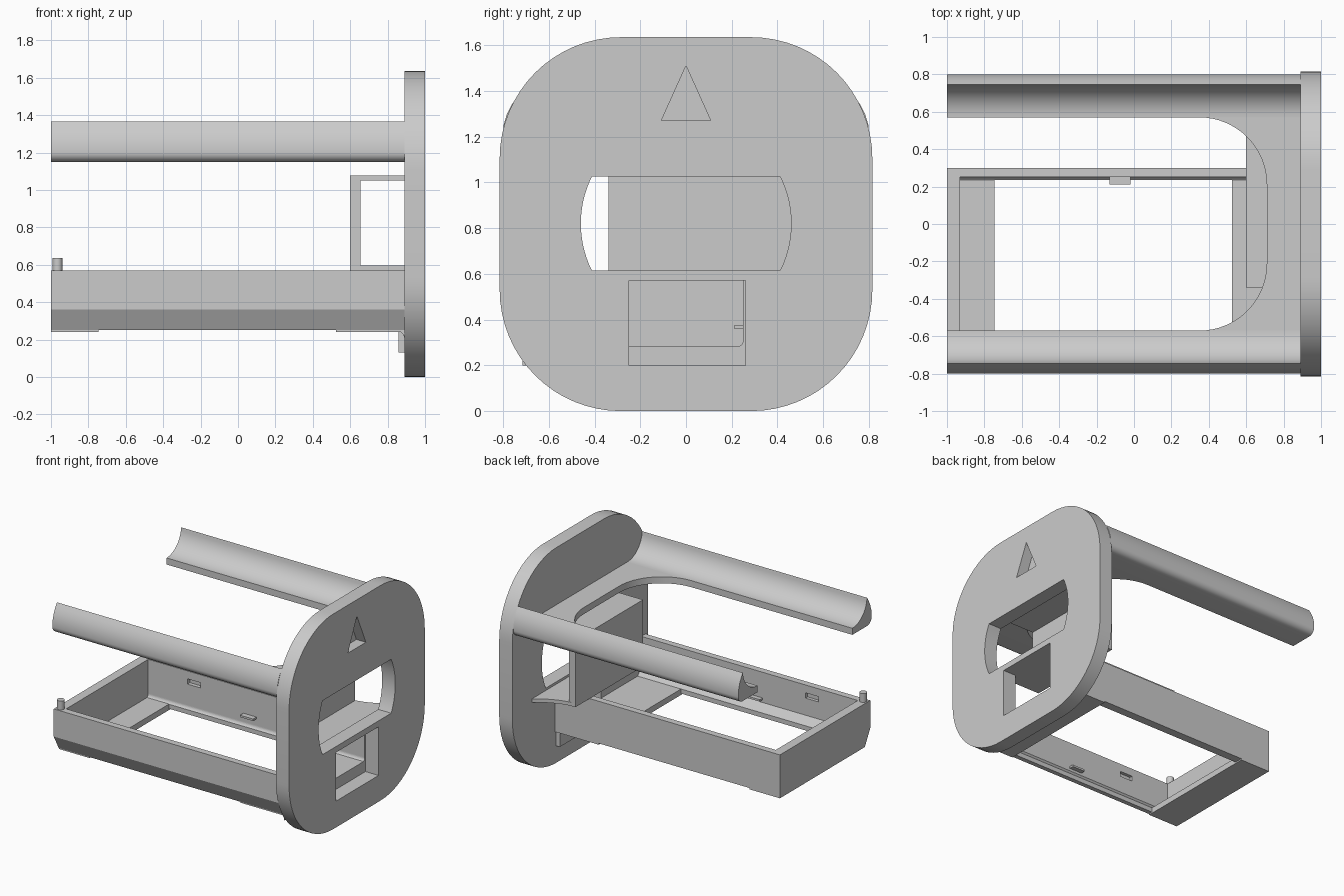
import bpy, bmesh, math
from mathutils import Vector

if "Cube" in bpy.data.objects:
    bpy.data.objects.remove(bpy.data.objects["Cube"])

grey = bpy.data.materials.new("light_grey")
grey.diffuse_color = (0.60, 0.60, 0.60, 1)
grey.use_nodes = True
grey.node_tree.nodes["Principled BSDF"].inputs["Base Color"].default_value = grey.diffuse_color


def prism(name, pts, axis, lo, hi):
    """Extrude a 2D outline along an axis: x uses (y,z), y uses (x,z), z uses (x,y)."""
    place = {"x": lambda a, b, t: (t, a, b),
             "y": lambda a, b, t: (a, t, b),
             "z": lambda a, b, t: (a, b, t)}[axis]
    bm = bmesh.new()
    face = bm.faces.new([bm.verts.new(place(a, b, lo)) for a, b in pts])
    ext = bmesh.ops.extrude_face_region(bm, geom=[face])
    moved = [g for g in ext["geom"] if isinstance(g, bmesh.types.BMVert)]
    bmesh.ops.translate(bm, verts=moved, vec=Vector(place(0, 0, hi - lo)))
    bmesh.ops.recalc_face_normals(bm, faces=bm.faces[:])
    me = bpy.data.meshes.new(name)
    bm.to_mesh(me)
    bm.free()
    me.materials.append(grey)
    ob = bpy.data.objects.new(name, me)
    bpy.context.collection.objects.link(ob)
    return ob


def box(name, x0, x1, y0, y1, z0, z1):
    return prism(name, [(x0, y0), (x1, y0), (x1, y1), (x0, y1)], "z", z0, z1)


def arc(cx, cy, r, a0, a1, n=16):
    return [(cx + r * math.cos(math.radians(a0 + (a1 - a0) * i / n)),
             cy + r * math.sin(math.radians(a0 + (a1 - a0) * i / n))) for i in range(n + 1)]


def activate(ob):
    bpy.ops.object.select_all(action="DESELECT")
    ob.select_set(True)
    bpy.context.view_layer.objects.active = ob


def cut(ob, *cutters):
    activate(ob)
    for c in cutters:
        m = ob.modifiers.new("cut", "BOOLEAN")
        m.operation, m.solver, m.object = "DIFFERENCE", "EXACT", c
        bpy.ops.object.modifier_apply(modifier=m.name)
        bpy.data.objects.remove(c)


def smooth(ob):
    activate(ob)
    bpy.ops.object.shade_smooth_by_angle(angle=math.radians(25))


# End plate: rounded square with a wide slot, a window and a blind triangle
R, H, TOP = 0.53, 0.815, 1.635
outline = (arc(H - R, TOP - R, R, 0, 90) + arc(R - H, TOP - R, R, 90, 180)
           + arc(R - H, R, R, 180, 270) + arc(H - R, R, R, 270, 360))
plate = prism("end_plate", outline, "x", 0.89, 1.0)
half = math.degrees(math.asin(0.205 / 0.46))
slot = arc(0, 0.82, 0.46, -half, half) + arc(0, 0.82, 0.46, 180 - half, 180 + half)
cut(plate,
    prism("slot_cutter", slot, "x", 0.8, 1.1),
    box("window_cutter", 0.8, 1.1, -0.25, 0.26, 0.20, 0.57),
    prism("triangle_cutter", [(0, 1.51), (-0.108, 1.27), (0.108, 1.27)], "x", 0.92, 1.1))
smooth(plate)

# Upper rails: convex outside, hollow inside, rounded lower outer corner
rail = ([(0.57, 1.15)] + arc(0.75, 1.20, 0.05, -90, 0, 8)
        + [(0.798, 1.25), (0.783, 1.30), (0.765, 1.335), (0.746, 1.365)]
        + arc(0.57, 1.375, 0.175, -6, -90))
for side, s in (("back", 1), ("front", -1)):
    smooth(prism(side + "_upper_rail", [(s * y, z) for y, z in rail], "x", -1, 0.89))

# U-shaped shelf joining the rails to the plate
shelf = ([(0.89, -0.57), (0.89, 0.57), (0.35, 0.57)]
         + arc(0.35, 0.21, 0.36, 90, 0)[1:] + arc(0.35, -0.21, 0.36, 0, -90))
smooth(prism("upper_shelf", shelf, "z", 1.15, 1.20))

# Tray walls, with small recesses on the inner faces
front = prism("tray_front_wall",
              [(-0.785, 0.57), (-0.785, 0.36), (-0.725, 0.25), (-0.69, 0.25),
               (-0.69, 0.285), (-0.735, 0.34), (-0.735, 0.57)], "x", -1, 0.89)
cut(front, box("front_recess_cutter", -0.60, -0.49, -0.76, -0.70, 0.47, 0.51))
back = prism("tray_back_wall",
             [(0.30, 0.57), (0.30, 0.25), (0.235, 0.25), (0.235, 0.28)]
             + arc(0.22, 0.31, 0.03, -60, 0, 6) + [(0.25, 0.57)], "x", -1, 0.89)
cut(back, box("back_recess_cutter", -0.60, -0.49, 0.20, 0.28, 0.47, 0.51))
box("tray_end_wall", -1, -0.93, -0.78, 0.30, 0.36, 0.57)
prism("tray_end_wall_base", [(-0.785, 0.36), (-0.725, 0.25), (0.30, 0.25), (0.30, 0.36)],
      "x", -1, -0.93)

# Tray floor strips and retaining tabs
box("floor_strip_outer", -1, -0.745, -0.72, 0.30, 0.24, 0.285)
box("floor_strip_inner", 0.525, 0.89, -0.72, 0.30, 0.24, 0.285)
box("front_tab", -0.13, -0.02, -0.74, -0.70, 0.36, 0.375)
box("back_tab", -0.13, -0.02, 0.21, 0.26, 0.36, 0.375)

# Corner peg
smooth(prism("corner_peg", arc(-0.965, -0.75, 0.026, 0, 345, 23), "z", 0.56, 0.637))

# Flap behind the lower part of the window, and fillet under the tray
box("window_flap", 0.857, 0.89, -0.28, 0.29, 0.13, 0.28)
smooth(prism("tray_fillet", [(0.89, 0.255)] + arc(0.84, 0.20, 0.05, 90, 0, 8),
             "y", -0.715, -0.28))

# Open bracket behind the slot; its lower shelf flares out to the plate
box("bracket_wall", 0.60, 0.655, -0.34, 0.47, 0.57, 1.077)
box("bracket_top", 0.60, 0.89, -0.34, 0.47, 1.05, 1.077)
flare = [(0.60 + 0.29 * t / 8, 0.47 + 0.11 * (t / 8) ** 2) for t in range(9)]
smooth(prism("bracket_base", [(0.60, -0.34)] + flare + [(0.89, -0.34)], "z", 0.57, 0.597))
